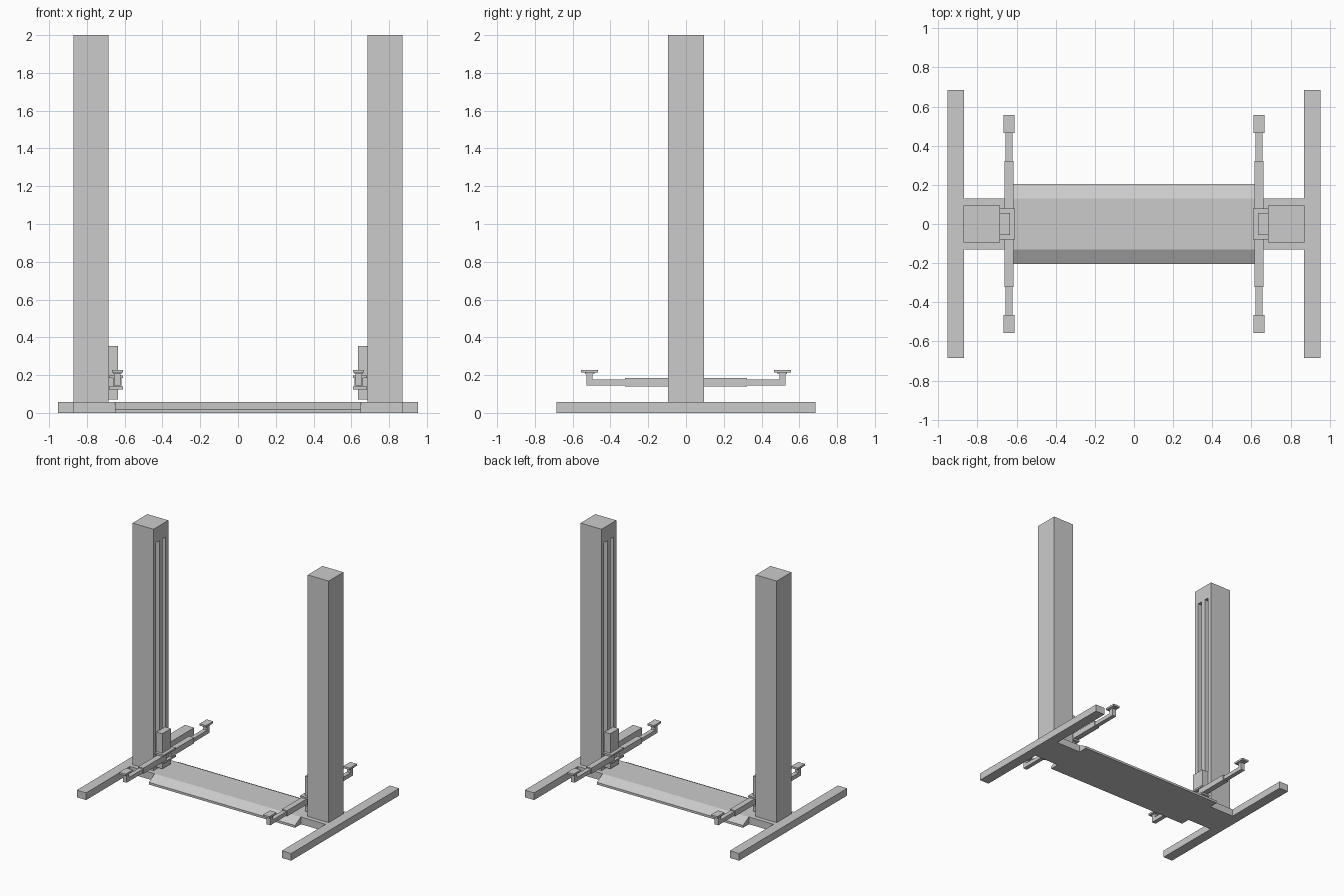
import bpy
import bmesh
from mathutils import Vector

cube = bpy.data.objects.get("Cube")
if cube:
    bpy.data.objects.remove(cube, do_unlink=True)

GREY = (0.6, 0.6, 0.6, 1.0)
grey = bpy.data.materials.new("plain grey")
grey.use_nodes = True
grey.diffuse_color = GREY
grey.node_tree.nodes["Principled BSDF"].inputs["Base Color"].default_value = GREY


def finish(name, bm):
    bmesh.ops.recalc_face_normals(bm, faces=bm.faces)
    mesh = bpy.data.meshes.new(name)
    bm.to_mesh(mesh)
    bm.free()
    mesh.materials.append(grey)
    obj = bpy.data.objects.new(name, mesh)
    bpy.context.collection.objects.link(obj)
    return obj


def box(name, x, y, z):
    """Box from (low, high) ranges, keeping order when an axis is mirrored."""
    bm = bmesh.new()
    bmesh.ops.create_cube(bm, size=1)
    size = Vector([abs(b - a) for a, b in (x, y, z)])
    centre = Vector([(a + b) / 2 for a, b in (x, y, z)])
    for v in bm.verts:
        v.co = v.co * size + centre
    return finish(name, bm)


def extrude_x(name, profile, x0, x1):
    bm = bmesh.new()
    face = bm.faces.new([bm.verts.new((x0, y, z)) for y, z in profile])
    out = bmesh.ops.extrude_face_region(bm, geom=[face])
    moved = [v for v in out["geom"] if isinstance(v, bmesh.types.BMVert)]
    bmesh.ops.translate(bm, verts=moved, vec=(x1 - x0, 0, 0))
    return finish(name, bm)


def cut(target, cutter):
    mod = target.modifiers.new("slot", 'BOOLEAN')
    mod.operation = 'DIFFERENCE'
    mod.solver = 'EXACT'
    mod.object = cutter
    bpy.ops.object.select_all(action='DESELECT')
    bpy.context.view_layer.objects.active = target
    target.select_set(True)
    bpy.ops.object.modifier_apply(modifier=mod.name)
    bpy.data.objects.remove(cutter, do_unlink=True)


# Floor plate with sloped front and back edges
half = [(0.205, 0), (0.205, 0.018), (0.13, 0.058)]
extrude_x("floor_ramp", half + [(-y, z) for y, z in reversed(half)], -0.65, 0.65)

for side, s in (("left", 1), ("right", -1)):
    def part(name, x, y, z):
        return box(f"{side}_{name}", (s * x[0], s * x[1]), y, z)

    # Base of the post
    part("foot_bar", (0.87, 0.953), (-0.686, 0.686), (0, 0.058))
    part("base_plate", (0.65, 0.87), (-0.13, 0.13), (0, 0.058))

    # Post with two long slots in its inner face
    post = part("post", (0.686, 0.872), (-0.094, 0.094), (0.058, 2))
    for y in (-0.04, 0.04):
        cut(post, part("slot_cutter", (0.66, 0.73), (y - 0.02, y + 0.02), (0.16, 1.88)))

    # Lifting carriage and the plates that hold the arms
    part("carriage", (0.634, 0.688), (-0.055, 0.055), (0.072, 0.355))
    for level, z in (("lower", 0.125), ("upper", 0.185)):
        part(f"{level}_arm_plate", (0.608, 0.684), (-0.078, 0.078), (z, z + 0.014))

    # Telescopic arms with lifting pads
    for end, f in (("back", 1), ("front", -1)):
        def arm_part(name, x, y, z):
            part(f"{end}_{name}", x, (f * y[0], f * y[1]), z)

        arm_part("outer_arm", (0.616, 0.662), (0.03, 0.322), (0.139, 0.185))
        arm_part("inner_arm", (0.622, 0.656), (0.3, 0.527), (0.144, 0.176))
        arm_part("pad_post", (0.622, 0.656), (0.494, 0.527), (0.144, 0.213))
        arm_part("pad_collar", (0.618, 0.66), (0.485, 0.536), (0.205, 0.214))
        arm_part("lifting_pad", (0.61, 0.668), (0.465, 0.556), (0.213, 0.228))
